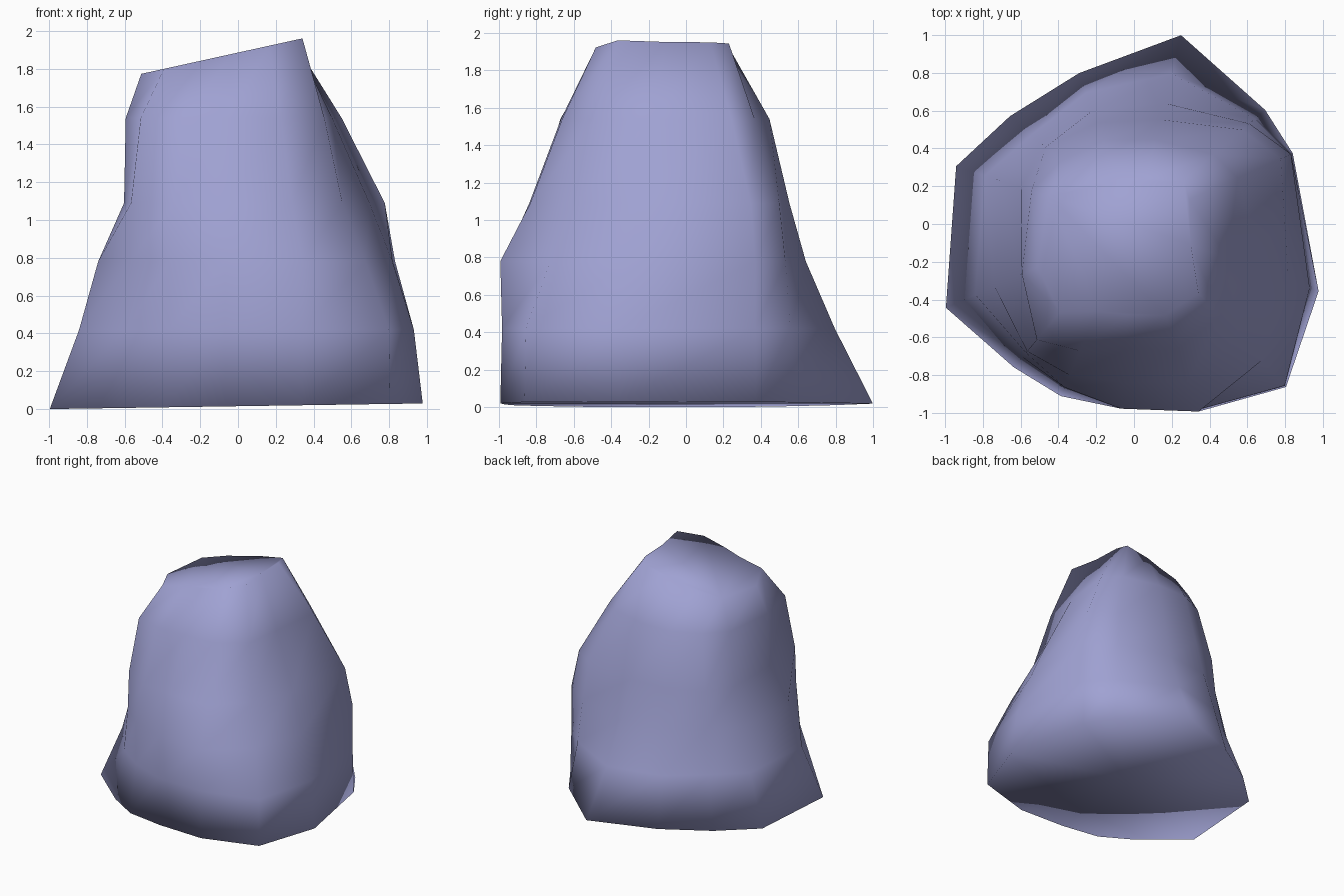
import bpy
import bmesh
from math import radians, cos, sin

cube = bpy.data.objects.get("Cube")
if cube:
    bpy.data.objects.remove(cube, do_unlink=True)


def flat_material(name, colour):
    mat = bpy.data.materials.new(name)
    mat.use_nodes = True
    mat.diffuse_color = colour
    shader = next(n for n in mat.node_tree.nodes if n.type == 'BSDF_PRINCIPLED')
    shader.inputs["Base Color"].default_value = colour
    shader.inputs["Roughness"].default_value = 1
    return mat


# Direction of each upright ridge of the boulder, in degrees around z
RIDGES = [-20, 24, 41, 76, 110, 139, 162, 204, 230, 247, 266, 289, 313]

# Cross-sections from the ground up: height, sideways tilt, radius in
# hundredths along each ridge
SECTIONS = [
    (.015, .015, [104, 92, 92, 103, 85, 87, 99, 109, 99, 99, 97, 105, 118]),
    (.42, 0, [99, 91, 85, 82, 74, 72, 83, 92, 92, 94, 98, 104, 117]),
    (.78, 0, [87, 91, 81, 66, 64, 65, 74, 81, 89, 94, 98, 105, 99]),
    (1.09, 0, [74, 85, 76, 57, 57, 62, 63, 66, 88, 87, 84, 88, 81]),
    (1.54, 0, [53, 60, 56, 46, 47, 51, 57, 65, 80, 73, 67, 70, 67]),
    (1.886, .22, [32, 32, 35, 25, 24, 33, 47, 56, 61, 50, 48, 51, 50]),
]


def section_ring(bm, height, tilt, radii):
    ring = []
    for angle, radius in zip(RIDGES, radii):
        x = cos(radians(angle)) * radius / 100
        y = sin(radians(angle)) * radius / 100
        ring.append(bm.verts.new((x, y, height + tilt * x)))
    return ring


# Boulder: stacked cross-sections joined into one closed skin
bm = bmesh.new()
rings = [section_ring(bm, *section) for section in SECTIONS]
count = len(RIDGES)
for lower, upper in zip(rings, rings[1:]):
    for i in range(count):
        j = (i + 1) % count
        bm.faces.new((lower[i], lower[j], upper[j], upper[i]))

# Ground face, slightly hollow, and sloping top face
ground = bm.faces.new(list(reversed(rings[0])))
bmesh.ops.poke(bm, faces=[ground], offset=-.02)
bm.faces.new(rings[-1])
bmesh.ops.recalc_face_normals(bm, faces=bm.faces)
for face in bm.faces:
    face.smooth = True

mesh = bpy.data.meshes.new("boulder")
bm.to_mesh(mesh)
bm.free()
mesh.materials.append(flat_material("lavender stone", (.35, .36, .65, 1)))
boulder = bpy.data.objects.new("boulder", mesh)
bpy.context.collection.objects.link(boulder)
